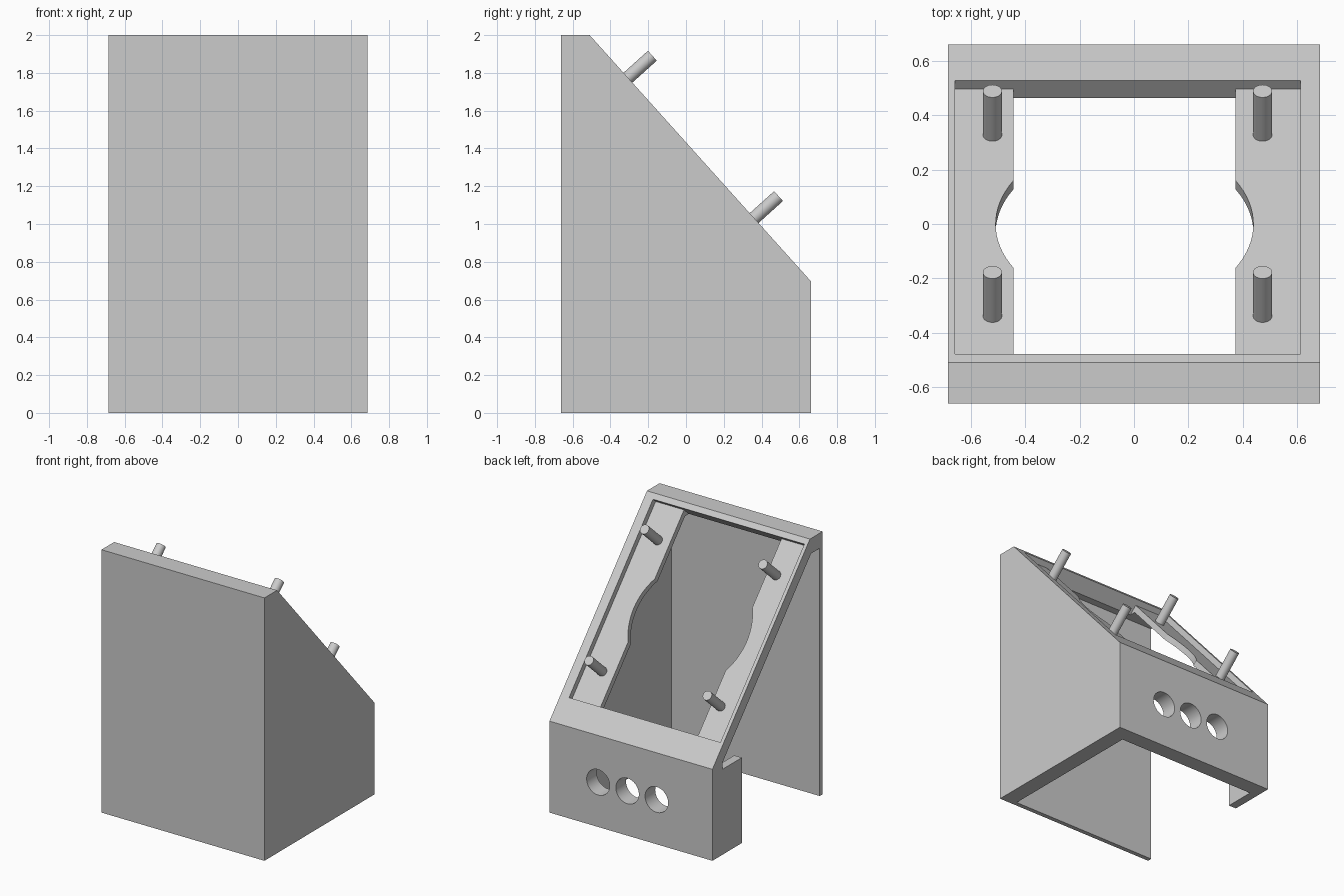
import bpy, bmesh, math
from mathutils import Matrix, Vector

if "Cube" in bpy.data.objects:
    bpy.data.objects.remove(bpy.data.objects["Cube"], do_unlink=True)

# Single plain material
grey = bpy.data.materials.new("light_grey")
grey.use_nodes = True
grey.diffuse_color = (0.6, 0.6, 0.6, 1)
grey.node_tree.nodes["Principled BSDF"].inputs["Base Color"].default_value = (0.6, 0.6, 0.6, 1)

# Main dimensions
HALF_X, HALF_Y, TOP, BACK_TOP, RIDGE_Y = 0.686, 0.662, 2.0, 0.696, -0.51
PANEL = 0.087      # thickness of the sloped panel
POCKET = 0.043     # depth of the recess in it
slope = Vector((0, HALF_Y - RIDGE_Y, BACK_TOP - TOP)).normalized()
normal = Vector((0, -slope.z, slope.y))

# Local frame of the sloped face: x across, y down the slope, z outward
frame = Matrix.Translation((0, RIDGE_Y, TOP)) @ Matrix(
    (Vector((1, 0, 0)), slope, normal)).transposed().to_4x4()


def finish(name, bm, matrix=Matrix()):
    bm.transform(matrix)
    bm.normal_update()
    bmesh.ops.recalc_face_normals(bm, faces=bm.faces)
    mesh = bpy.data.meshes.new(name)
    bm.to_mesh(mesh)
    bm.free()
    mesh.materials.append(grey)
    obj = bpy.data.objects.new(name, mesh)
    bpy.context.collection.objects.link(obj)
    return obj


def box(name, low, high, matrix=Matrix()):
    bm = bmesh.new()
    bmesh.ops.create_cube(bm, size=1)
    low, high = Vector(low), Vector(high)
    size = Matrix.Diagonal((*(high - low), 1))
    return finish(name, bm, matrix @ Matrix.Translation((low + high) / 2) @ size)


def cylinder(name, radius, depth, matrix, sides=32):
    bm = bmesh.new()
    bmesh.ops.create_cone(bm, cap_ends=True, segments=sides,
                          radius1=radius, radius2=radius, depth=depth)
    return finish(name, bm, matrix)


def extrude_profile(name, points, x0, x1):
    bm = bmesh.new()
    face = bm.faces.new([bm.verts.new((x0, y, z)) for y, z in points])
    out = bmesh.ops.extrude_face_region(bm, geom=[face])
    moved = [v for v in out["geom"] if isinstance(v, bmesh.types.BMVert)]
    bmesh.ops.translate(bm, verts=moved, vec=(x1 - x0, 0, 0))
    # The starting face stays as the near cap of the closed solid
    return finish(name, bm)


def activate(obj):
    bpy.ops.object.select_all(action='DESELECT')
    obj.select_set(True)
    bpy.context.view_layer.objects.active = obj


def cut(obj, cutter, operation='DIFFERENCE'):
    cutter.hide_render = True
    mod = obj.modifiers.new("cut", 'BOOLEAN')
    mod.operation, mod.solver, mod.object = operation, 'EXACT', cutter
    activate(obj)
    bpy.ops.object.modifier_apply(modifier=mod.name)
    bpy.data.objects.remove(cutter, do_unlink=True)


def smooth(obj):
    activate(obj)
    bpy.ops.object.shade_smooth_by_angle(angle=math.radians(30))


# Wedge-shaped housing
housing = extrude_profile("housing", [
    (-HALF_Y, 0), (HALF_Y, 0), (HALF_Y, BACK_TOP), (RIDGE_Y, TOP), (-HALF_Y, TOP)],
    -HALF_X, HALF_X)

# Hollow interior, open below and on one side
drop = PANEL / normal.z
tilt = slope.z / slope.y
front_in, back_in, roof_in = -0.628, 0.54, 1.885
roof_y = RIDGE_Y + (roof_in - TOP + drop) / tilt
cut(housing, extrude_profile("cavity", [
    (front_in, -0.2), (back_in, -0.2),
    (back_in, TOP - drop + (back_in - RIDGE_Y) * tilt),
    (roof_y, roof_in), (front_in, roof_in)], -1, 0.56))

# Recess in the sloped face, then the opening with its round side cutouts
S0, S1, MID_X = 0.045, 1.555, -0.035
cut(housing, box("recess", (-0.66, S0, -POCKET), (0.614, S1, 0.2), frame))
cut(housing, box("opening", (-0.445, S0, -0.14), (0.375, S1, 0.2), frame))
cut(housing, cylinder("round_cutout", 0.475, 0.4,
                      frame @ Matrix.Translation((MID_X, 0.81, 0)), 96))

# Three round ports in the back wall
for i in (-1, 0, 1):
    turn = Matrix.Translation((0.03 + 0.246 * i, 0.6, 0.34)) @ Matrix.Rotation(math.pi / 2, 4, 'X')
    cut(housing, cylinder("port", 0.097, 0.4, turn, 48))

# Return flange on the open side
cut(housing, box("flange", (-HALF_X, 0.308, 0), (-0.622, HALF_Y - 0.05, 0.65)), 'UNION')
smooth(housing)

# Four mounting pins standing on the ledges
for side, x in (("right", -0.522), ("left", 0.474)):
    for end, tip_y in (("upper", -0.178), ("lower", 0.49)):
        tip = 0.174
        s = (tip_y - RIDGE_Y - tip * normal.y) / slope.y
        length = tip + POCKET + 0.01
        pin = cylinder(f"{end}_{side}_pin", 0.035, length,
                       frame @ Matrix.Translation((x, s, tip - length / 2)))
        smooth(pin)
